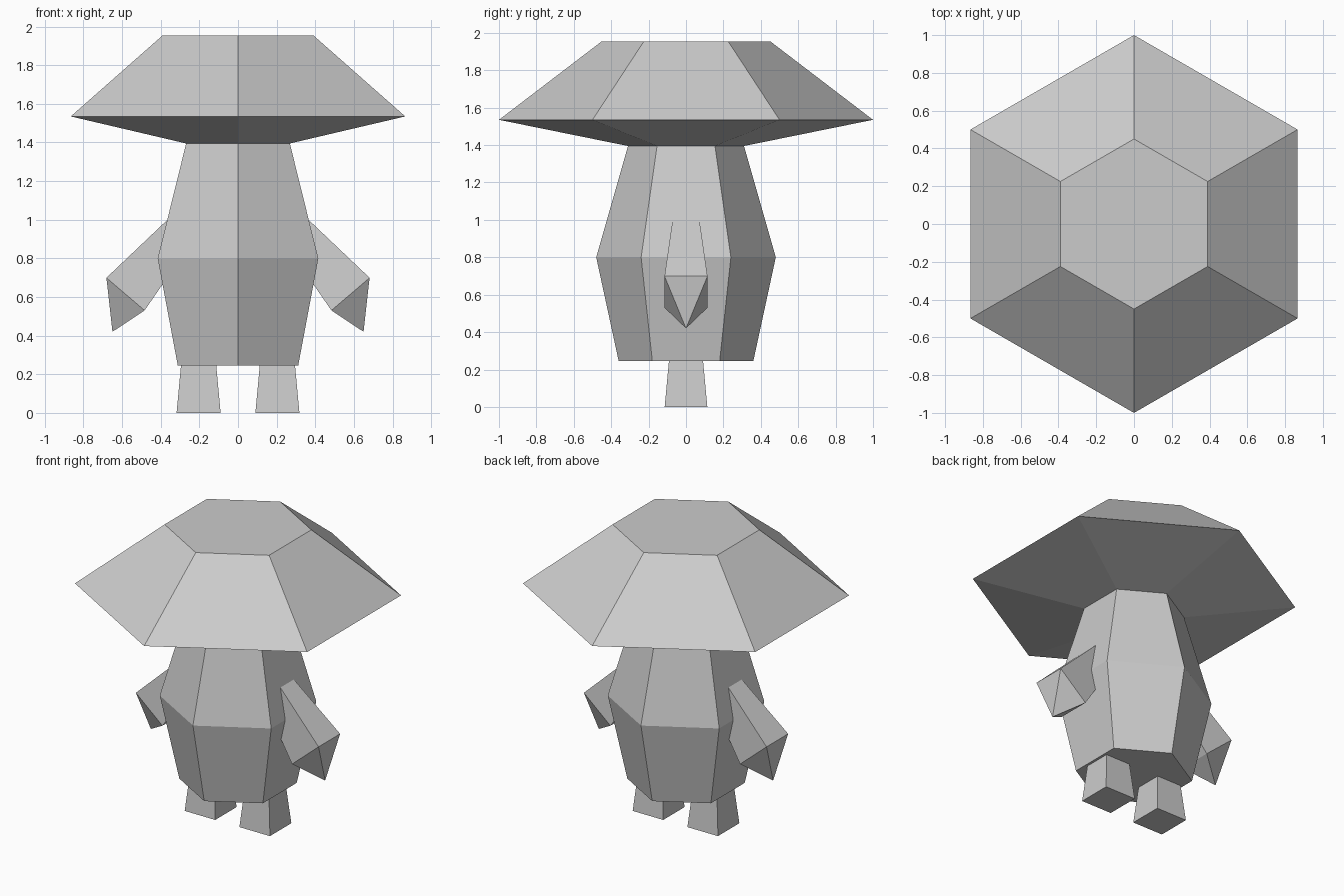
import bpy
import bmesh
from math import sin, cos, pi
from mathutils import Vector

if "Cube" in bpy.data.objects:
    bpy.data.objects.remove(bpy.data.objects["Cube"])

grey = bpy.data.materials.new("plain_grey")
grey.diffuse_color = (0.6, 0.6, 0.6, 1)
grey.use_nodes = True
grey.node_tree.nodes["Principled BSDF"].inputs["Base Color"].default_value = grey.diffuse_color


def loft(name, rings, cap_start=True, cap_end=True, tip=None):
    """Skin a list of equal-length point rings, optionally ending in a point."""
    bm = bmesh.new()
    loops = [[bm.verts.new(p) for p in ring] for ring in rings]
    n = len(loops[0])
    for a, b in zip(loops, loops[1:]):
        for i in range(n):
            j = (i + 1) % n
            bm.faces.new((a[i], a[j], b[j], b[i]))
    if cap_start:
        bm.faces.new(loops[0][::-1])
    if tip is not None:
        t = bm.verts.new(tip)
        for i in range(n):
            bm.faces.new((loops[-1][i], loops[-1][(i + 1) % n], t))
    elif cap_end:
        bm.faces.new(loops[-1])
    bmesh.ops.recalc_face_normals(bm, faces=bm.faces[:])
    mesh = bpy.data.meshes.new(name)
    bm.to_mesh(mesh)
    bm.free()
    mesh.materials.append(grey)
    obj = bpy.data.objects.new(name, mesh)
    bpy.context.collection.objects.link(obj)
    return obj


def hexagon(r, z):
    return [(r * sin(k * pi / 3), -r * cos(k * pi / 3), z) for k in range(6)]


def rect(cx, hx, hy, z):
    return [(cx + a * hx, b * hy, z) for a, b in ((-1, -1), (1, -1), (1, 1), (-1, 1))]


# Six-sided body, open at the neck where it meets the mushroom cap
loft("body", [hexagon(0.36, 0.245), hexagon(0.48, 0.80), hexagon(0.31, 1.395)],
     cap_end=False)

# Wide mushroom cap with a flat top
loft("mushroom_cap", [hexagon(0.31, 1.395), hexagon(1.0, 1.535), hexagon(0.45, 1.955)],
     cap_start=False)

# Arm frame: outward-down axis and the direction across it
hand = Vector((0.5825, 0, 0.615))
axis = Vector((-0.65, 0, 0.76)).normalized()
across = Vector((axis.z, 0, -axis.x))


def arm_ring(dist, half_width, half_depth, side):
    c = hand + axis * dist
    pts = [c + across * (a * half_width) + Vector((0, b * half_depth, 0))
           for a, b in ((-1, -1), (1, -1), (1, 1), (-1, 1))]
    return [(side * p.x, p.y, p.z) for p in pts]


for label, s in (("left", 1), ("right", -1)):
    # Tapered leg blocks
    loft(label + "_leg", [rect(s * 0.204, 0.114, 0.114, 0), rect(s * 0.204, 0.089, 0.089, 0.27)])
    # Tapered arms with pointed hands
    loft(label + "_arm", [arm_ring(0.55, 0.073, 0.06, s), arm_ring(0, 0.13, 0.115, s)],
         tip=(s * 0.65, 0, 0.42))
